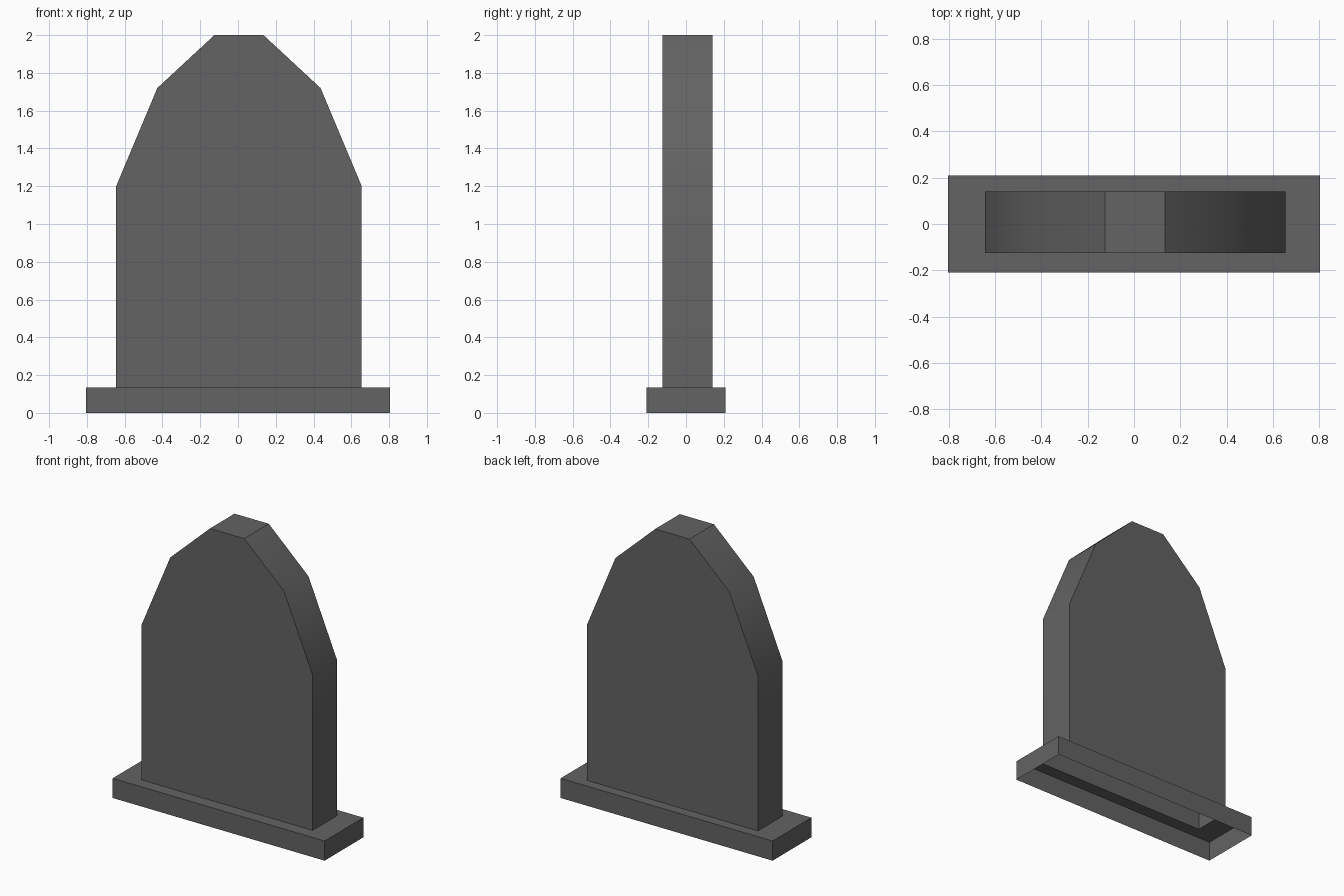
import bpy, bmesh, math

if "Cube" in bpy.data.objects:
    bpy.data.objects.remove(bpy.data.objects["Cube"])

stone = bpy.data.materials.new("dark grey stone")
stone.diffuse_color = (0.125, 0.125, 0.128, 1)
stone.use_nodes = True
stone.node_tree.nodes["Principled BSDF"].inputs["Base Color"].default_value = stone.diffuse_color

CX, CY = 0.005, 0.008          # the slab sits slightly off centre
HALF_W, HALF_D = 0.65, 0.133
BASE_TOP = 0.135


def finish(name, bm):
    me = bpy.data.meshes.new(name)
    bm.to_mesh(me)
    bm.free()
    me.materials.append(stone)
    for p in me.polygons:
        p.use_smooth = True
    me.set_sharp_from_angle(angle=math.radians(30))
    ob = bpy.data.objects.new(name, me)
    bpy.context.collection.objects.link(ob)
    return ob


def prism(profile, y0, y1):
    """Closed prism from an x/z profile, with outward normals."""
    bm = bmesh.new()
    front = bm.faces.new([bm.verts.new((x, y0, z)) for x, z in profile])
    ext = bmesh.ops.extrude_face_region(bm, geom=[front], use_keep_orig=True)
    for v in ext["geom"]:
        if isinstance(v, bmesh.types.BMVert):
            v.co.y = y1
    bmesh.ops.recalc_face_normals(bm, faces=bm.faces[:])
    return bm


def drop_faces(bm, test):
    bm.normal_update()
    doomed = [f for f in bm.faces if test(f)]
    bmesh.ops.delete(bm, geom=doomed, context="FACES")


# Headstone slab: half profile mirrored, hollow and open underneath
half = [(HALF_W, BASE_TOP), (HALF_W, 1.2), (0.432, 1.72), (0.13, 2.0)]
profile = [(CX + x, z) for x, z in half] + [(CX - x, z) for x, z in reversed(half)]
bm = prism(profile, CY - HALF_D, CY + HALF_D)
drop_faces(bm, lambda f: f.normal.z < -0.9)
finish("headstone_slab", bm)

# Plinth: open underneath, with a hole in the top where the slab stands
bm = prism([(-0.805, 0), (0.805, 0), (0.805, BASE_TOP), (-0.805, BASE_TOP)], -0.21, 0.21)
drop_faces(bm, lambda f: f.normal.z < -0.9)
top = next(f for f in bm.faces if f.normal.z > 0.9)
bmesh.ops.inset_region(bm, faces=[top], thickness=0.05)
for v in top.verts:
    v.co.x = CX + math.copysign(HALF_W, v.co.x)
    v.co.y = CY + math.copysign(HALF_D, v.co.y)
bmesh.ops.delete(bm, geom=[top], context="FACES")
finish("plinth", bm)
